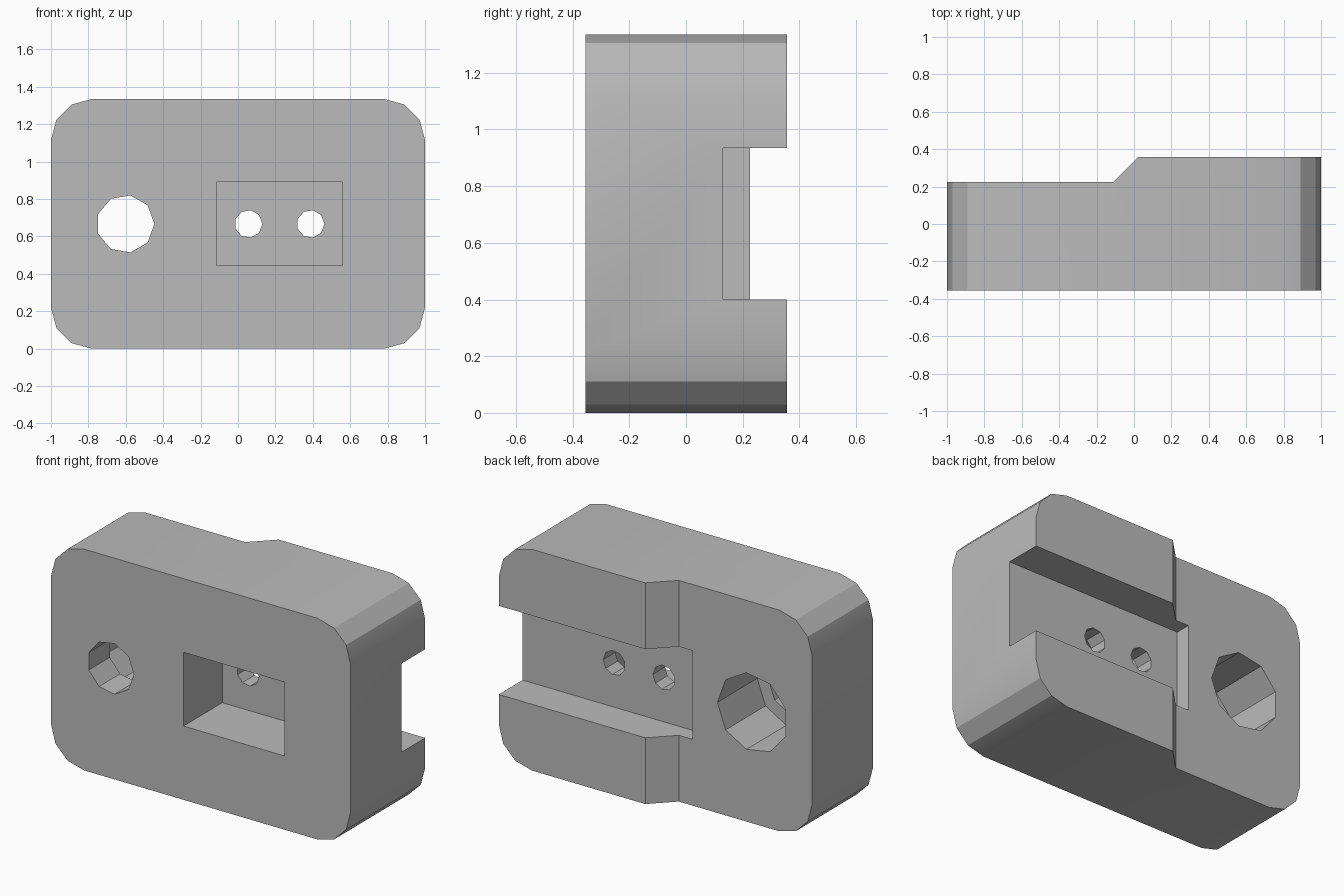
import bpy, bmesh
from math import cos, sin, radians, tau

cube = bpy.data.objects.get("Cube")
if cube:
    bpy.data.objects.remove(cube)

HEIGHT, MID = 1.335, 0.667
FRONT, BACK, STEP = -0.355, 0.357, 0.225

grey = bpy.data.materials.new("plain grey")
grey.use_nodes = True
colour = (0.5, 0.5, 0.5, 1)
grey.diffuse_color = colour
grey.node_tree.nodes["Principled BSDF"].inputs["Base Color"].default_value = colour


def prism(name, ring_a, ring_b):
    """Solid joining two matching outlines."""
    bm = bmesh.new()
    a = [bm.verts.new(p) for p in ring_a]
    b = [bm.verts.new(p) for p in ring_b]
    bm.faces.new(a)
    bm.faces.new(b[::-1])
    for i in range(len(a)):
        j = (i + 1) % len(a)
        bm.faces.new((a[i], b[i], b[j], a[j]))
    bmesh.ops.recalc_face_normals(bm, faces=bm.faces)
    mesh = bpy.data.meshes.new(name)
    bm.to_mesh(mesh)
    bm.free()
    mesh.materials.append(grey)
    obj = bpy.data.objects.new(name, mesh)
    bpy.context.collection.objects.link(obj)
    return obj


def along_y(name, outline, y0, y1):
    return prism(name, [(x, y0, z) for x, z in outline], [(x, y1, z) for x, z in outline])


def box(name, x0, x1, y0, y1, z0, z1):
    return along_y(name, [(x0, z0), (x1, z0), (x1, z1), (x0, z1)], y0, y1)


def bore(name, x, radius, y0, y1, sides=9):
    ring = [(x + radius * cos(tau * i / sides), MID + radius * sin(tau * i / sides))
            for i in range(sides)]
    return along_y(name, ring, y0, y1)


def cut(target, cutter):
    mod = target.modifiers.new(cutter.name, "BOOLEAN")
    mod.operation = "DIFFERENCE"
    mod.solver = "EXACT"
    mod.object = cutter
    bpy.context.view_layer.objects.active = target
    bpy.ops.object.modifier_apply(modifier=mod.name)
    bpy.data.objects.remove(cutter)


# Block with rounded corners, three flats to each corner
radius = 0.22
outline = []
for cx, cz, start in ((1 - radius, HEIGHT - radius, 0), (radius - 1, HEIGHT - radius, 90),
                      (radius - 1, radius, 180), (1 - radius, radius, 270)):
    for k in range(4):
        t = radians(start + 30 * k)
        outline.append((cx + radius * cos(t), cz + radius * sin(t)))
block = along_y("mounting_block", outline, FRONT, BACK)

# Lowered back step with a sloped shoulder
step = [(-1.2, STEP), (-0.11, STEP), (0.022, BACK), (0.122, BACK + 0.1), (-1.2, BACK + 0.1)]
cut(block, prism("step_cutter", [(x, y, -0.1) for x, y in step],
                 [(x, y, HEIGHT + 0.1) for x, y in step]))

# Back channel open to the left side, and front pocket
cut(block, box("channel_cutter", -0.2, 1.2, 0.13, 0.6, 0.4, 0.935))
cut(block, box("pocket_cutter", -0.115, 0.558, -0.6, 0.015, 0.445, 0.89))

# Stepped bore and the two small screw holes
cut(block, bore("bore_cutter", -0.602, 0.155, -0.6, 0.6))
cut(block, bore("counterbore_cutter", -0.602, 0.235, -0.155, 0.6))
for x in (0.056, 0.388):
    cut(block, bore("screw_hole_cutter", x, 0.074, -0.1, 0.3))

# Soft shading over the shallow corner edges only
bpy.ops.object.select_all(action="DESELECT")
block.select_set(True)
bpy.context.view_layer.objects.active = block
bpy.ops.object.shade_smooth_by_angle(angle=radians(25))
